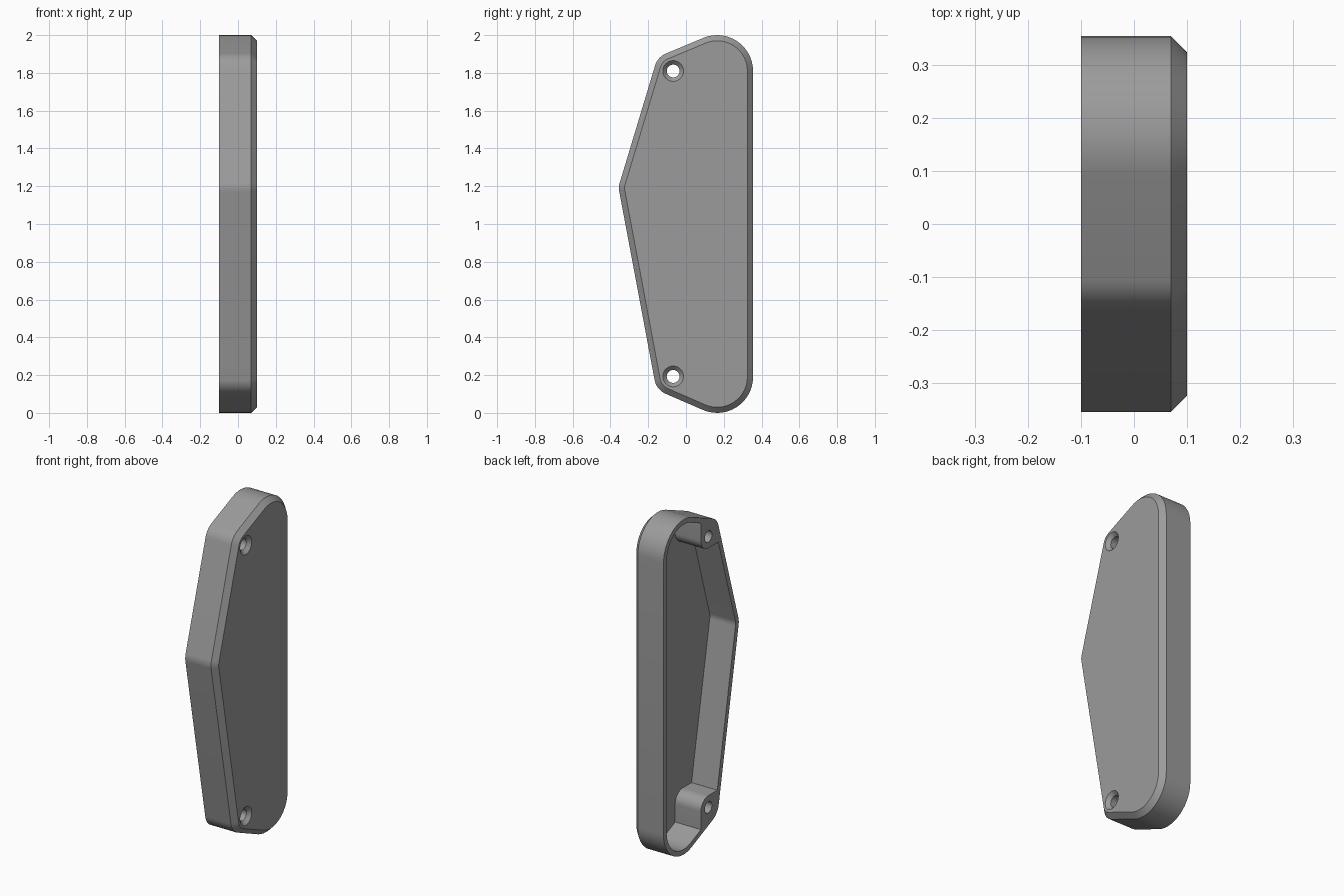
import bpy, bmesh, math

if "Cube" in bpy.data.objects:
    bpy.data.objects.remove(bpy.data.objects["Cube"])

WALL = 0.03      # wall, floor and chamfer size
TOP, BOTTOM = 1.81, 0.193   # screw hole heights
HOLE_Y = -0.068

# Outline circles in (y, z, radius), counter-clockwise
CIRCLES = [(0.165, 0.19, 0.19), (0.165, 1.81, 0.19), (HOLE_Y, TOP, 0.1),
           (-0.255, 1.19, 0.1), (HOLE_Y, BOTTOM, 0.1)]


def outline(inset, steps=14):
    """Tangent hull around the circles, shrunk by inset."""
    n = len(CIRCLES)
    normals = []
    for i in range(n):
        y0, z0, r0 = CIRCLES[i]
        y1, z1, r1 = CIRCLES[(i + 1) % n]
        dy, dz = y1 - y0, z1 - z0
        normals.append(math.atan2(dz, dy) - math.acos((r0 - r1) / math.hypot(dy, dz)))
    pts = []
    for i, (y, z, r) in enumerate(CIRCLES):
        a0 = normals[i - 1]
        sweep = (normals[i] - a0) % (2 * math.pi)
        for k in range(steps + 1):
            a = a0 + sweep * k / steps
            pts.append((y + (r - inset) * math.cos(a), z + (r - inset) * math.sin(a)))
    return pts


def circle(y, z, r, n=40):
    return [(y + r * math.cos(2 * math.pi * k / n), z + r * math.sin(2 * math.pi * k / n))
            for k in range(n)]


def loft(name, rings):
    """Closed solid through rings of (x, [(y, z), ...])."""
    bm = bmesh.new()
    loops = [[bm.verts.new((x, y, z)) for y, z in pts] for x, pts in rings]
    for a, b in zip(loops, loops[1:]):
        for k in range(len(a)):
            j = (k + 1) % len(a)
            bm.faces.new((a[k], a[j], b[j], b[k]))
    bm.faces.new(loops[0][::-1])
    bm.faces.new(loops[-1])
    bmesh.ops.recalc_face_normals(bm, faces=bm.faces)
    mesh = bpy.data.meshes.new(name)
    bm.to_mesh(mesh)
    bm.free()
    obj = bpy.data.objects.new(name, mesh)
    bpy.context.collection.objects.link(obj)
    return obj


def cut(target, cutter):
    """Subtract the cutter and remove it."""
    mod = target.modifiers.new("cut", 'BOOLEAN')
    mod.operation, mod.solver, mod.object = 'DIFFERENCE', 'EXACT', cutter
    bpy.context.view_layer.objects.active = target
    bpy.ops.object.modifier_apply(modifier=mod.name)
    bpy.data.objects.remove(cutter)


# Chamfered cover body
cover = loft("cover", [(-0.1, outline(0)), (0.1 - WALL, outline(0)), (0.1, outline(WALL))])

# Hollow, open at the back, leaving a screw boss at each end
hollow = loft("hollow", [(-0.15, outline(WALL)), (0.1 - WALL, outline(WALL))])
for z, s in ((TOP, 1), (BOTTOM, -1)):
    r = 0.07
    arc = [(HOLE_Y + r * math.cos(a), z - s * r * math.sin(a))
           for a in (math.pi / 2 * k / 12 for k in range(13))]
    wall_side = [(-0.168, z - s * r), (-0.153, z), (-0.128, z + s * 0.06),
                 (HOLE_Y - 0.02, z + s * 0.083), (HOLE_Y + r, z + s * 0.12)]
    cut(hollow, loft("boss", [(-0.2, arc + wall_side), (0.2, arc + wall_side)]))
cut(cover, hollow)

# Countersunk screw holes
for z in (TOP, BOTTOM):
    cut(cover, loft("screw_hole", [(-0.2, circle(HOLE_Y, z, 0.034)),
                                   (0.079, circle(HOLE_Y, z, 0.034)),
                                   (0.11, circle(HOLE_Y, z, 0.065))]))

# Grey finish
grey = bpy.data.materials.new("mid_grey")
grey.diffuse_color = (0.33, 0.33, 0.33, 1)
grey.use_nodes = True
grey.node_tree.nodes["Principled BSDF"].inputs["Base Color"].default_value = grey.diffuse_color
cover.data.materials.clear()
cover.data.materials.append(grey)
bpy.ops.object.select_all(action='DESELECT')
cover.select_set(True)
bpy.context.view_layer.objects.active = cover
bpy.ops.object.shade_smooth_by_angle(angle=math.radians(30))
